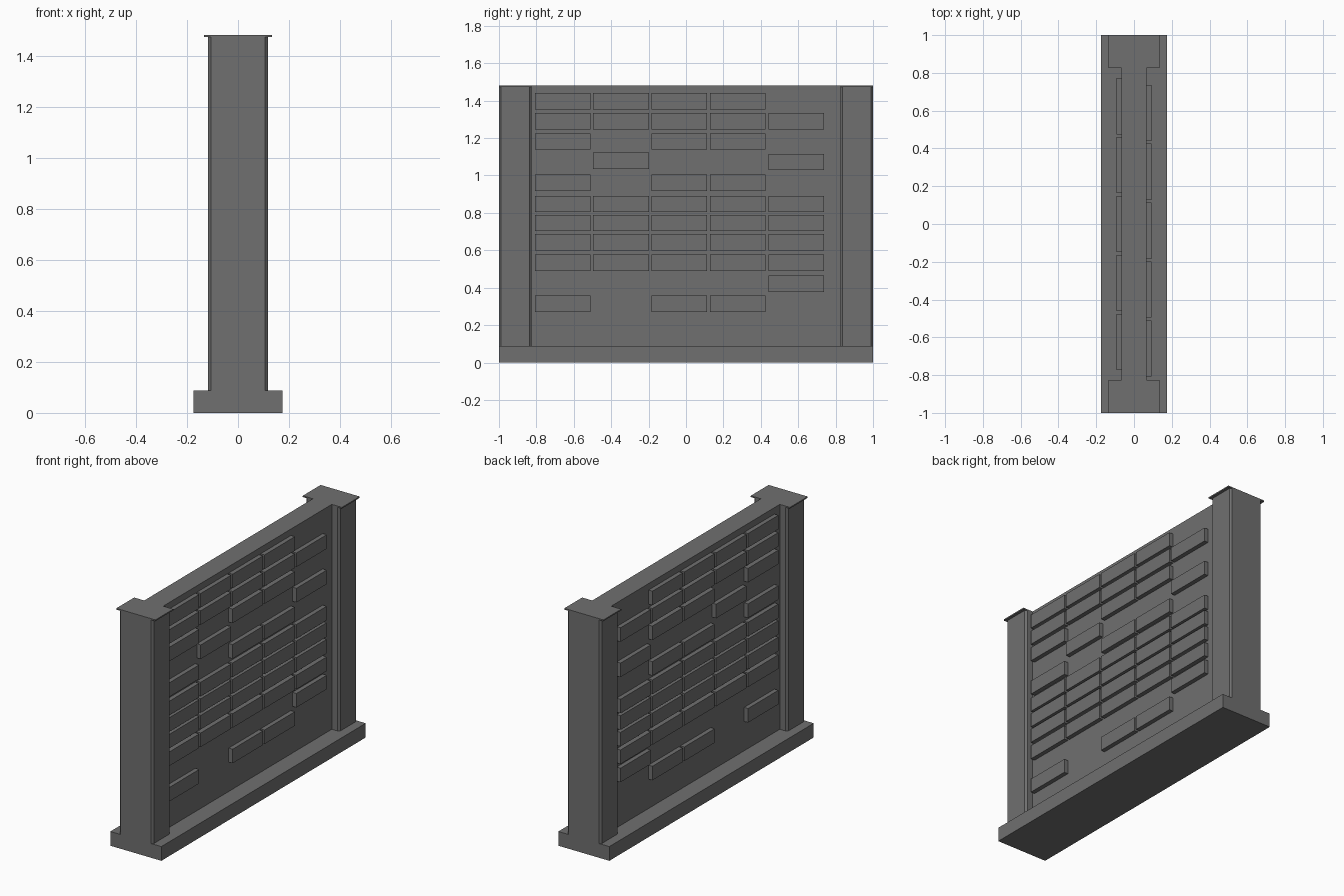
import bpy, bmesh

if "Cube" in bpy.data.objects:
    bpy.data.objects.remove(bpy.data.objects["Cube"])

# Dark grey stone colour
stone = bpy.data.materials.new("dark_stone")
stone.diffuse_color = (0.16, 0.16, 0.16, 1)
stone.use_nodes = True
stone.node_tree.nodes["Principled BSDF"].inputs["Base Color"].default_value = stone.diffuse_color


def mesh_object(name, bm):
    bmesh.ops.recalc_face_normals(bm, faces=bm.faces)
    me = bpy.data.meshes.new(name)
    bm.to_mesh(me)
    bm.free()
    me.materials.append(stone)
    ob = bpy.data.objects.new(name, me)
    bpy.context.collection.objects.link(ob)
    return ob


def add_prism(bm, outline, z0, z1):
    """Extrude an xy outline from z0 to z1."""
    lo = [bm.verts.new((x, y, z0)) for x, y in outline]
    hi = [bm.verts.new((x, y, z1)) for x, y in outline]
    bm.faces.new(lo[::-1])
    bm.faces.new(hi)
    n = len(outline)
    for i in range(n):
        j = (i + 1) % n
        bm.faces.new((lo[i], lo[j], hi[j], hi[i]))


def rect(x0, x1, y0, y1, c=0.0):
    """Rectangle outline, with corners cut by c when given."""
    if c == 0:
        return [(x0, y0), (x1, y0), (x1, y1), (x0, y1)]
    return [(x0 + c, y0), (x1 - c, y0), (x1, y0 + c), (x1, y1 - c),
            (x1 - c, y1), (x0 + c, y1), (x0, y1 - c), (x0, y0 + c)]


def prism(name, outline, z0, z1):
    bm = bmesh.new()
    add_prism(bm, outline, z0, z1)
    return mesh_object(name, bm)


BASE_TOP, TOP = 0.088, 1.481
WALL_X, BRICK_X = 0.065, 0.092

# Footing and wall panel
prism("base", rect(-0.175, 0.175, -1, 1), 0, BASE_TOP)
prism("wall_panel", rect(-WALL_X, WALL_X, -0.84, 0.84), BASE_TOP, TOP)

# End pillars with chamfered corners and thin caps
for side, y0, y1 in (("front", -1.0, -0.825), ("back", 0.825, 1.0)):
    prism(side + "_pillar", rect(-0.117, 0.117, y0, y1, 0.012), BASE_TOP, 1.473)
    prism(side + "_cap", rect(-0.134, 0.134, y0, y1), 1.473, TOP)

# Raised bricks: (row bottom height, occupied columns)
rows = [
    (1.354, (0, 1, 2, 3)),
    (1.247, (0, 1, 2, 3, 4)),
    (1.138, (0, 2, 3)),
    (1.035, (1,)),
    (1.028, (4,)),
    (0.918, (0, 2, 3)),
    (0.804, (0, 1, 2, 3, 4)),
    (0.702, (0, 1, 2, 3, 4)),
    (0.599, (0, 1, 2, 3, 4)),
    (0.490, (0, 1, 2, 3, 4)),
    (0.377, (4,)),
    (0.270, (0, 2, 3)),
]
# The left face repeats the pattern, shifted slightly along the wall
for side, sx, shift in (("right", 1, 0.0), ("left", -1, 0.035)):
    bm = bmesh.new()
    xs = sorted((sx * (WALL_X - 0.01), sx * BRICK_X))
    for z, cols in rows:
        for c in cols:
            y = -0.808 + 0.312 * c + shift
            add_prism(bm, rect(xs[0], xs[1], y, y + 0.297), z, z + 0.087)
    mesh_object(side + "_bricks", bm)
